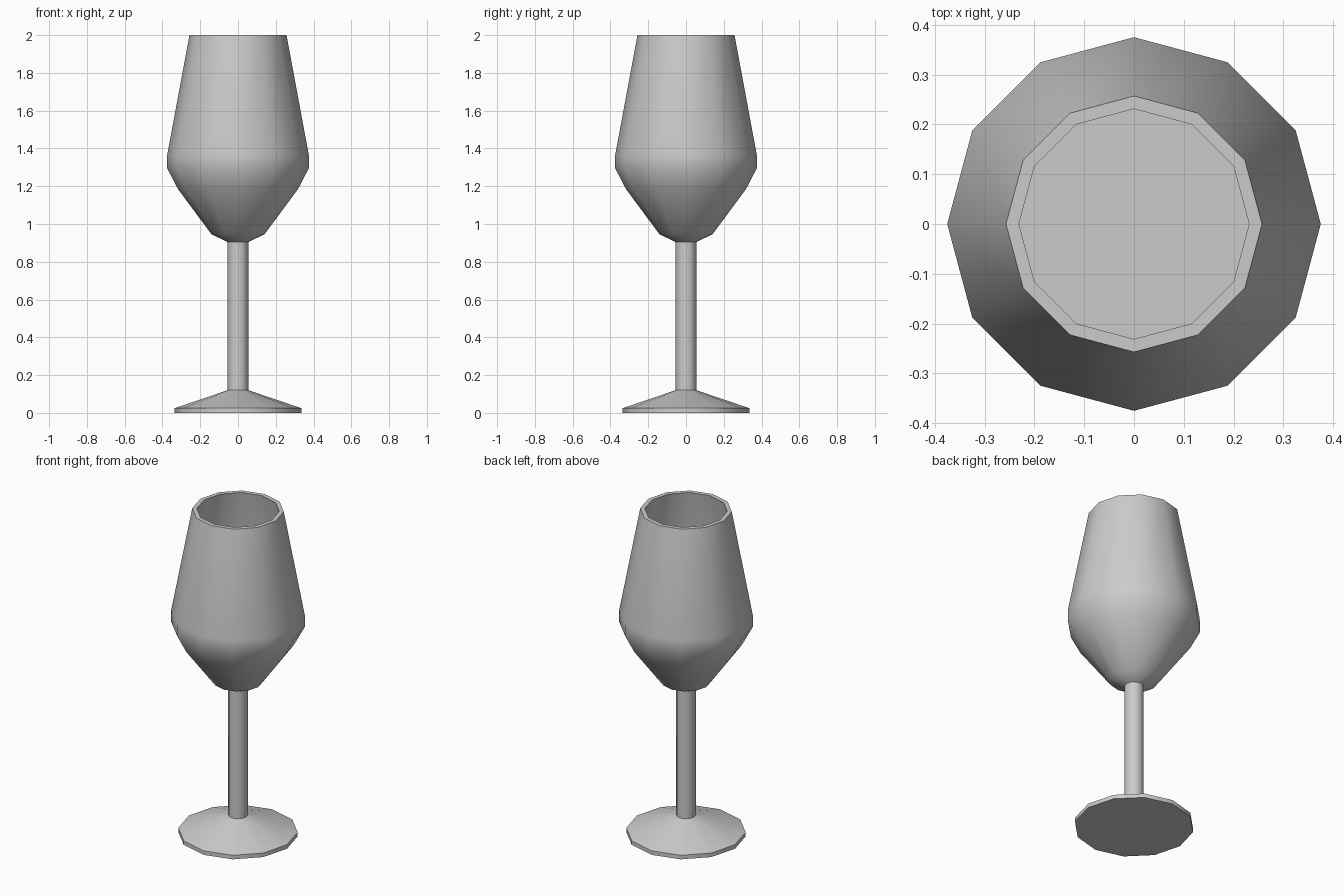
import bpy, bmesh, math

if "Cube" in bpy.data.objects:
    bpy.data.objects.remove(bpy.data.objects["Cube"])

SIDES = 12


def lathe(name, profile, cap_start=False, cap_end=False):
    """Revolve (radius, z) points around z as a 12-sided shell."""
    bm = bmesh.new()
    rings = []
    for r, z in profile:
        rings.append([bm.verts.new((r * math.cos(i * math.tau / SIDES),
                                    r * math.sin(i * math.tau / SIDES), z))
                      for i in range(SIDES)])
    for a, b in zip(rings, rings[1:]):
        for i in range(SIDES):
            j = (i + 1) % SIDES
            bm.faces.new((a[i], a[j], b[j], b[i]))
    if cap_start:
        bm.faces.new(rings[0][::-1])
    if cap_end:
        bm.faces.new(rings[-1])
    mesh = bpy.data.meshes.new(name)
    bm.to_mesh(mesh)
    bm.free()
    obj = bpy.data.objects.new(name, mesh)
    bpy.context.collection.objects.link(obj)
    bpy.context.view_layer.objects.active = obj
    bpy.ops.object.select_all(action='DESELECT')
    obj.select_set(True)
    bpy.ops.object.shade_smooth_by_angle(angle=math.radians(40))
    return obj


# Foot: thin rim rising to a shallow cone
lathe("foot", [(0.335, 0), (0.335, 0.025), (0.055, 0.12)], cap_start=True)

# Stem
lathe("stem", [(0.055, 0.12), (0.055, 0.905)])

# Bowl: outer wall, flat lip, inner wall and floor
lathe("bowl", [(0.055, 0.905), (0.14, 0.945), (0.318, 1.185),
               (0.375, 1.295), (0.375, 1.365), (0.257, 2.0),
               (0.231, 2.0), (0.347, 1.365), (0.347, 1.3),
               (0.29, 1.19)], cap_end=True)
